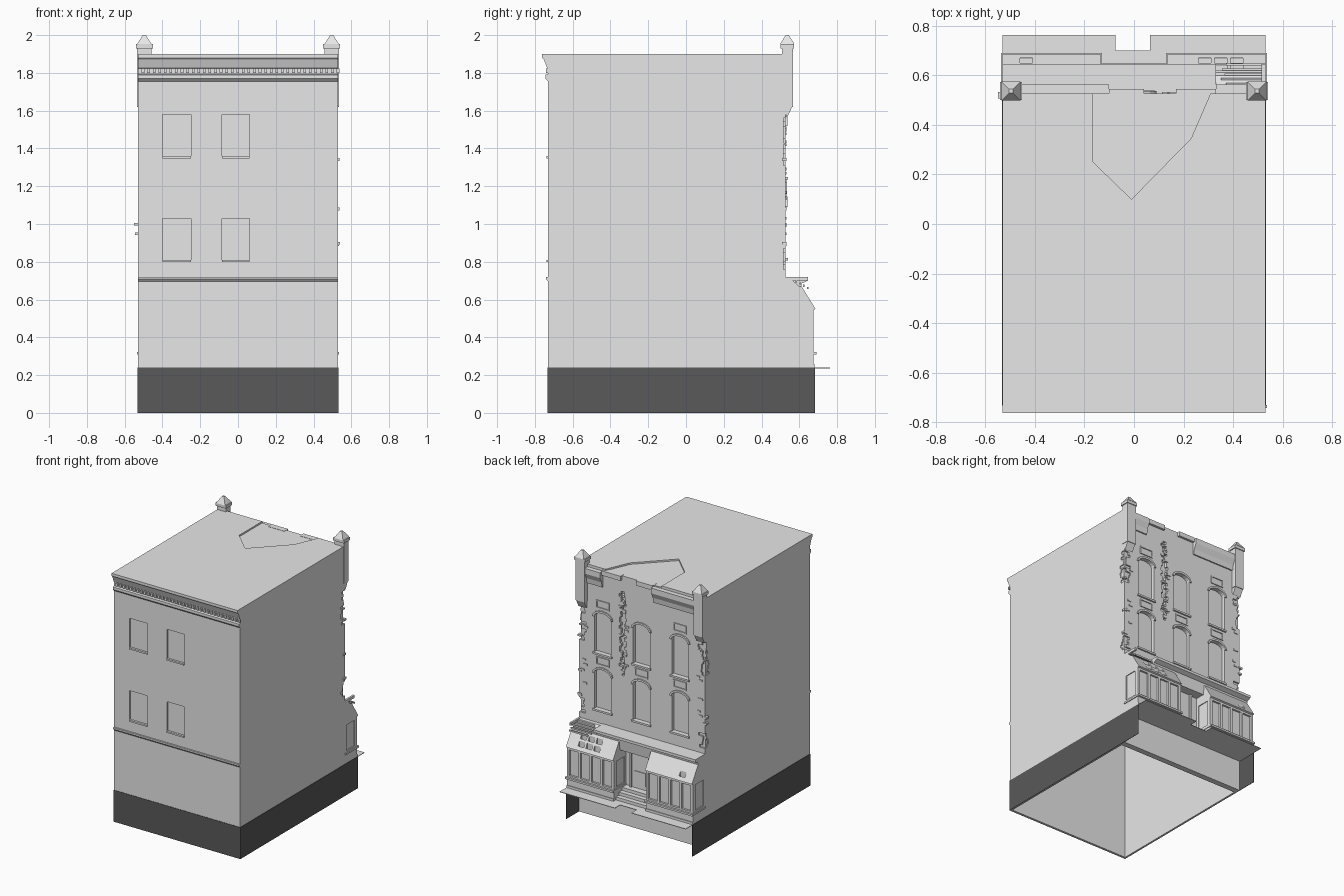
import bpy, bmesh, math, random
from mathutils import Vector

random.seed(4)
if "Cube" in bpy.data.objects:
    bpy.data.objects.remove(bpy.data.objects["Cube"], do_unlink=True)


def material(name, v):
    m = bpy.data.materials.new(name)
    m.use_nodes = True
    m.diffuse_color = (v, v, v, 1)
    m.node_tree.nodes["Principled BSDF"].inputs["Base Color"].default_value = (v, v, v, 1)
    return m


GREY = material("plaster grey", 0.8)
DARK = material("dark base", 0.1)


def prism(name, pts, axis, a, b, mat=GREY):
    """Extrude a 2D outline along an axis; outline is (y,z), (x,z) or (x,y)."""
    place = {"x": lambda p, q, t: (t, p, q),
             "y": lambda p, q, t: (p, t, q),
             "z": lambda p, q, t: (p, q, t)}[axis]
    bm = bmesh.new()
    f = bm.faces.new([bm.verts.new(place(p, q, a)) for p, q in pts])
    r = bmesh.ops.extrude_face_region(bm, geom=[f])
    move = Vector(place(0, 0, b - a))
    bmesh.ops.translate(bm, vec=move, verts=[v for v in r["geom"] if isinstance(v, bmesh.types.BMVert)])
    bmesh.ops.recalc_face_normals(bm, faces=bm.faces)
    me = bpy.data.meshes.new(name)
    bm.to_mesh(me)
    bm.free()
    me.materials.append(mat)
    ob = bpy.data.objects.new(name, me)
    bpy.context.scene.collection.objects.link(ob)
    return ob


def rect(a, b, c, d):
    return [(a, c), (b, c), (b, d), (a, d)]


def box(name, x0, x1, y0, y1, z0, z1, mat=GREY):
    return prism(name, rect(x0, x1, y0, y1), "z", z0, z1, mat)


def carve(ob, cutters):
    """Subtract all cutters, bake the result and delete them."""
    for c in cutters:
        c.hide_render = True
        m = ob.modifiers.new("cut", "BOOLEAN")
        m.operation, m.solver, m.object = "DIFFERENCE", "EXACT", c
    dg = bpy.context.evaluated_depsgraph_get()
    me = bpy.data.meshes.new_from_object(ob.evaluated_get(dg))
    ob.modifiers.clear()
    ob.data = me
    me.materials.clear()
    me.materials.append(GREY)
    me.polygons.foreach_set("material_index", [0] * len(me.polygons))
    for c in cutters:
        bpy.data.objects.remove(c, do_unlink=True)


def arc(x, half, z, rise, n=8):
    """Segmental arch points from right to left."""
    return [(x + half * math.cos(math.pi * i / n), z + rise * math.sin(math.pi * i / n)) for i in range(n + 1)]


def ragged(c, z0, z1, low, high, step=0.022):
    """Stepped brick outline around a vertical line."""
    right, left, z = [], [], z0
    while z < z1:
        r, l = c + random.uniform(low, high), c - random.uniform(low, high)
        right += [(r, z), (r, z + step)]
        left += [(l, z), (l, z + step)]
        z += step
    return right + left[::-1]


W, FRONT, BACK, ROOF = 0.53, -0.73, 0.527, 1.9
COLUMNS = (-0.32, 0.005, 0.33)
FLOORS = (0.82, 1.25)

# Hollow main block with recessed windows, cracks and roof damage
body = box("main_walls", -W, W, FRONT, BACK, 0, ROOF)
cuts = [box("hollow", -W + 0.012, W - 0.012, FRONT + 0.015, BACK - 0.045, -0.1, 1.87)]
for x0, x1 in ((-0.4, -0.25), (-0.085, 0.06)):
    for z in (0.81, 1.36):
        cuts.append(box("window_cut", x0, x1, FRONT - 0.1, FRONT + 0.008, z, z + 0.22))
for x in COLUMNS:
    for z in FLOORS:
        outline = [(x - 0.07, z), (x + 0.07, z)] + arc(x, 0.07, z + 0.27, 0.04)
        cuts.append(prism("arch_cut", outline, "y", BACK - 0.025, BACK + 0.1))
cuts.append(prism("crack_cut", ragged(0.16, 1.13, 1.76, 0.004, 0.035), "y", BACK - 0.02, BACK + 0.1))
cuts.append(prism("roof_cut", [(-0.165, 0.6), (-0.165, 0.25), (-0.01, 0.1), (0.23, 0.345), (0.31, 0.53), (0.31, 0.6)],
                  "z", ROOF - 0.012, ROOF + 0.1))
for s in (-1, 1):
    for z0, z1 in ((0.76, 0.87), (1.31, 1.41), (1.43, 1.55)):
        cuts.append(prism("corner_cut", ragged(BACK, z0, z1, 0.01, 0.05), "x", s * (W - 0.007), s * (W + 0.1)))
        cuts.append(prism("corner_cut", ragged(s * W, z0, z1, 0.015, 0.06), "y", BACK - 0.012, BACK + 0.1))
carve(body, cuts)

# Dark base panels and pavement
box("front_base", -W - 0.002, W + 0.002, FRONT - 0.003, FRONT, 0, 0.24, DARK)
for s, side in ((-1, "right"), (1, "left")):
    box(side + "_base", *sorted((s * W, s * (W + 0.003))), FRONT - 0.003, 0.682, 0, 0.24, DARK)
prism("pavement", [(-W, 0.5), (W, 0.5), (W, 0.762), (0.065, 0.762), (0.065, 0.7), (-0.075, 0.7),
                   (-0.075, 0.762), (-W, 0.762)], "z", 0.236, 0.24)

# Front cornice, bands and window sills
prism("front_cornice", [(FRONT + 0.005, 1.82), (-0.735, 1.825), (-0.752, 1.87), (-0.762, 1.88), (-0.762, ROOF),
                        (FRONT + 0.005, ROOF)], "x", -W, W)
prism("front_band", [(FRONT, 1.755), (-0.745, 1.77), (-0.745, 1.79), (FRONT, 1.795)], "x", -W, W)
prism("front_string_course", [(FRONT, 0.695), (-0.742, 0.708), (-0.742, 0.72), (FRONT, 0.72)], "x", -W, W)
for i in range(36):
    x = -W + 0.02 + i * 0.0295
    box("dentil", x, x + 0.014, FRONT - 0.012, FRONT, 1.8, 1.822)
for x0, x1 in ((-0.4, -0.25), (-0.085, 0.06)):
    for z in (0.81, 1.36):
        box("front_sill", x0, x1, FRONT - 0.008, FRONT, z - 0.012, z)

# Arched hoods, sills and small panels on the rear facade
for x in COLUMNS:
    for z in FLOORS:
        prism("window_hood", arc(x, 0.085, z + 0.27, 0.055) + arc(x, 0.07, z + 0.27, 0.04)[::-1],
              "y", BACK - 0.005, BACK + 0.01)
        box("window_sill", x - 0.08, x + 0.08, BACK - 0.005, BACK + 0.012, z - 0.014, z)
        if x != COLUMNS[1] or z == FLOORS[0]:
            zc = z + 0.37
            for a, b, c, d in ((-0.055, 0.055, -0.03, -0.022), (-0.055, 0.055, 0.022, 0.03),
                               (-0.055, -0.047, -0.022, 0.022), (0.047, 0.055, -0.022, 0.022)):
                box("panel_frame", x + a, x + b, BACK - 0.002, BACK + 0.007, zc + c, zc + d)

# Remaining pieces of the broken rear cornice
cornice = [(0.52, 1.76), (0.537, 1.76), (0.543, 1.80), (0.562, 1.84), (0.562, 1.88), (0.52, 1.88)]
for x0, x1 in ((-0.46, -0.1), (0.33, 0.46)):
    prism("rear_cornice", cornice, "x", x0, x1)
for x0, x1 in ((-0.1, 0.04), (0.17, 0.33)):
    box("cornice_stub", x0, x1, 0.5, 0.545, 1.855, 1.89)

# Corner piers with corbels, caps and pyramids
for s in (-1, 1):
    x = s * 0.496
    box("pier", x - 0.038, x + 0.038, 0.508, 0.566, 1.62, 1.93)
    prism("pier_corbel", [(0.51, 1.62), (0.562, 1.62), (0.535, 1.565)], "x", x - 0.034, x + 0.034)
    box("pier_cap", x - 0.045, x + 0.045, 0.5, 0.572, 1.93, 1.952)
    bpy.ops.mesh.primitive_cone_add(vertices=4, radius1=0.054, radius2=0.012, depth=0.048,
                                    location=(x, 0.536, 1.976), rotation=(0, 0, math.pi / 4))
    top = bpy.context.object
    top.name = "pier_pyramid"
    top.data.transform(top.matrix_world.inverted() @ top.matrix_world)
    top.data.materials.append(GREY)

# Two shop bays with recessed panes and broken roof openings
profile = [(0.5, 0.24), (0.675, 0.24), (0.675, 0.545), (0.686, 0.55), (0.612, 0.67), (0.5, 0.67)]
for s, side in ((-1, "right"), (1, "left")):
    inner, outer = 0.135, W
    bay = prism(side + "_shop_bay", profile, "x", s * inner, s * outer)
    cuts = []
    pitch = (outer - inner - 0.02) / 4
    for i in range(4):
        a = inner + 0.02 + i * pitch
        cuts.append(box("pane_cut", *sorted((s * a, s * (a + pitch - 0.02))), 0.66, 0.8, 0.335, 0.53))
    for x, d in ((inner, 1), (outer, -1)):
        cuts.append(box("side_pane_cut", *sorted((s * (x - d * 0.05), s * (x + d * 0.006))),
                        0.545, 0.645, 0.335, 0.53))
    holes = [(x, y) for x in (0.26, 0.325, 0.39) for y in (0.632, 0.66)] if s > 0 else [(-0.46, 0.66)]
    for x, y in holes:
        z = 0.55 + (0.686 - y) * 1.6
        cuts.append(box("roof_hole_cut", x, x + 0.05, y - 0.01, y + 0.01, z - 0.035, z + 0.06))
    carve(bay, cuts)
    box(side + "_shop_sill", *sorted((s * (inner - 0.005), s * (outer + 0.006))), 0.53, 0.69, 0.308, 0.322)
    box(side + "_shop_plinth", *sorted((s * inner, s * outer)), 0.53, 0.68, 0.24, 0.258)

# Fascia above the shops, broken off at one end to show battens
prism("shop_fascia", [(0.5, 0.6), (0.6, 0.6), (0.612, 0.685), (0.645, 0.7), (0.645, 0.72), (0.5, 0.72)],
      "x", -W, 0.33)
prism("fascia_end", [(0.5, 0.67), (0.6, 0.67), (0.55, 0.715), (0.5, 0.72)], "x", 0.33, W)
for i in range(5):
    y, z = 0.56 + i * 0.02, 0.715 - i * 0.012
    box("batten", 0.345 + random.uniform(0, 0.03), W, y, y + 0.008, z - 0.012, z)
box("fascia_shard", 0.515, W, 0.52, 0.645, 0.7, 0.72)

# Entrance: door, frame, lintel and steps
box("door", -0.06, 0.08, 0.52, 0.532, 0.31, 0.6)
for x in (-0.075, 0.08):
    box("door_post", x, x + 0.015, 0.52, 0.545, 0.31, 0.615)
box("door_lintel", -0.075, 0.095, 0.52, 0.55, 0.6, 0.615)
box("door_panel", -0.035, 0.055, 0.53, 0.538, 0.34, 0.44)
for i in range(3):
    box("step", -0.133, 0.133, 0.5, 0.58 + i * 0.035, 0.24, 0.31 - i * 0.0235)

# Loose bricks along the crack and corners
for c, z0, z1, n in ((0.16, 1.14, 1.75, 14), (0.5, 0.76, 1.5, 9), (-0.5, 0.76, 1.5, 9)):
    for i in range(n):
        x, z = c + random.uniform(-0.05, 0.02), random.uniform(z0, z1)
        box("loose_brick", x, x + 0.028, BACK - 0.02, BACK + 0.006, z, z + 0.014)
